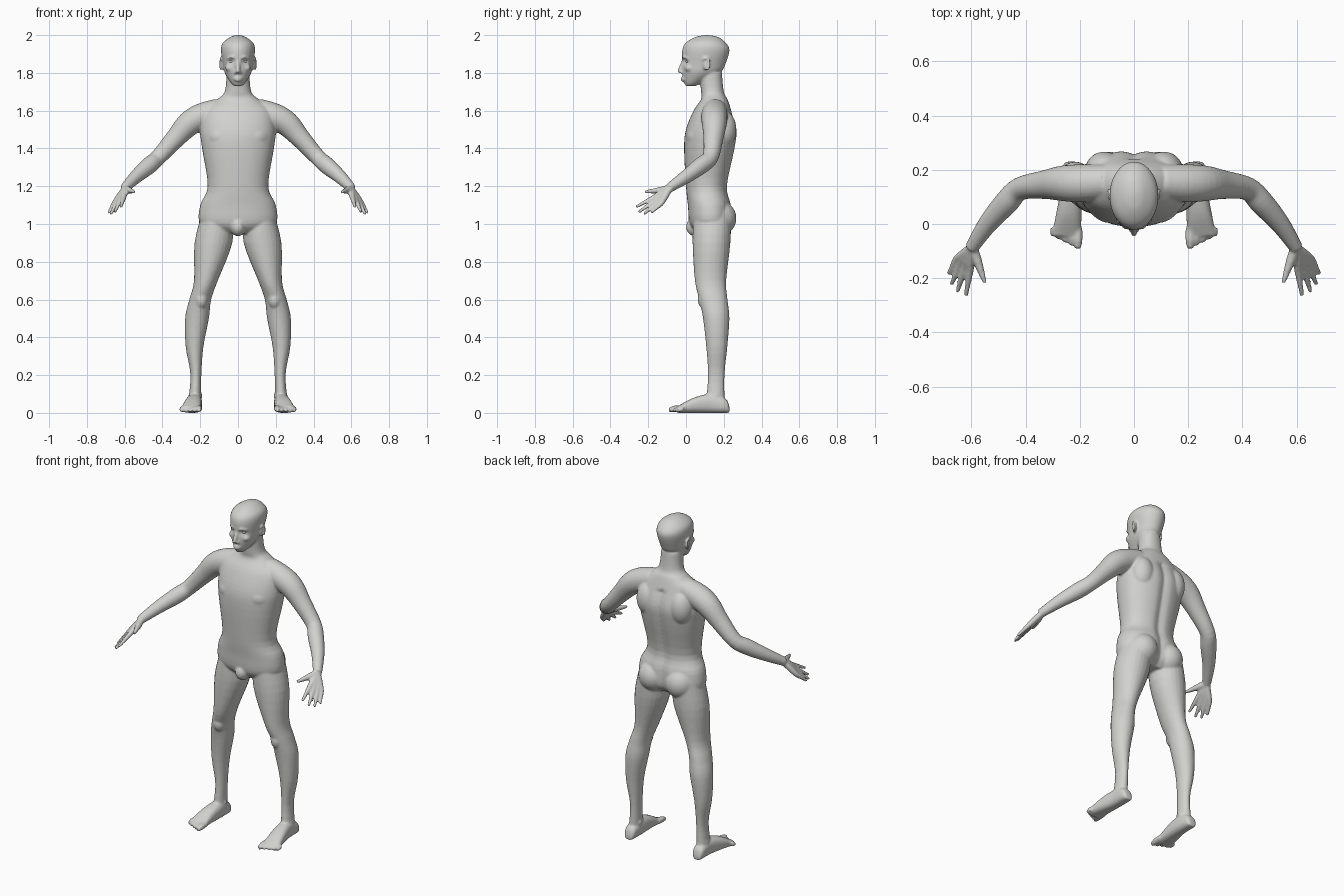
import bpy, bmesh, math
from mathutils import Vector, Matrix

default = bpy.data.objects.get("Cube")
if default:
    bpy.data.objects.remove(default, do_unlink=True)

tone = (.64, .64, .62, 1)
skin = bpy.data.materials.new("plain_grey")
skin.use_nodes = True
skin.diffuse_color = tone
for node in skin.node_tree.nodes:
    if node.type == 'BSDF_PRINCIPLED':
        node.inputs["Base Color"].default_value = tone

AXIS_X, AXIS_Y, AXIS_Z = Matrix.Identity(3)
LEVEL = (AXIS_X, AXIS_Y)
FACING = (AXIS_X, AXIS_Z)
SIDEWAYS = (AXIS_Y, AXIS_Z)
bm = bmesh.new()


def blend(before, start, end, after, t):
    """Catmull-Rom value between start and end."""
    bend = 2 * before - 5 * start + 4 * end - after
    twist = 3 * (start - end) + after - before
    return start + t / 2 * (end - before + t * (bend + t * twist))


def spline(rows, steps):
    """Smoothly resample rows of position and one or two radii."""
    padded = [rows[0], *rows, rows[-1]]
    smooth = []
    for before, start, end, after in zip(padded, padded[1:], padded[2:], padded[3:]):
        for step in range(steps):
            smooth.append([blend(*values, step / steps)
                           for values in zip(before, start, end, after)])
    return smooth + [rows[-1]]


def loft(rows, frame=None, flip=1, sides=24, power=1, steps=4, shape=None):
    """Skin elliptical rings along a path; frame fixes the plane of the rings."""
    path = spline(rows, steps)
    centres = [Vector((flip * row[0], row[1], row[2])) for row in path]
    last = len(path) - 1
    rings = []
    for index, (row, centre) in enumerate(zip(path, centres)):
        if frame:
            side, up = frame
        else:
            along = (centres[min(index + 1, last)] - centres[max(index - 1, 0)]).normalized()
            side = along.cross(AXIS_Z).normalized()
            up = side.cross(along)
        ring = []
        for corner in range(sides):
            angle = math.tau * corner / sides
            across, rise = [math.copysign(abs(wave) ** power, wave)
                            for wave in (math.cos(angle), math.sin(angle))]
            point = centre + side * across * row[3] + up * rise * row[-1]
            if shape:
                shape(point)
            ring.append(bm.verts.new(point))
        rings.append(ring)
    for lower, upper in zip(rings, rings[1:]):
        for corner in range(sides):
            # A negative index closes the ring
            bm.faces.new((lower[corner - 1], lower[corner], upper[corner], upper[corner - 1]))
    bm.faces.new(rings[0][::-1])
    bm.faces.new(rings[-1])


def blob(centre, size, flip=1):
    place = Matrix.Translation((centre[0] * flip, *centre[1:])) @ Matrix.Diagonal((*size, 1))
    bmesh.ops.create_uvsphere(bm, u_segments=24, v_segments=16, radius=1, matrix=place)


def upright(profile):
    """Rows of height, front, back and half width become centred rings."""
    return [(0, (front + back) / 2, height, width, (back - front) / 2)
            for height, front, back, width in profile]


def spine_groove(point):
    if point.y > .15 and point.z < 1.6:
        point.y -= .014 * math.exp(-(point.x / .025) ** 2)


def eye_sockets(point):
    if point.y < .06:
        distance = math.hypot(abs(point.x) - .034, point.z - 1.86)
        point.y += .014 * math.exp(-(distance / .015) ** 2)


def finish(name):
    """Turn the gathered pieces into one smooth object."""
    bmesh.ops.recalc_face_normals(bm, faces=bm.faces[:])
    for face in bm.faces:
        face.smooth = True
    mesh = bpy.data.meshes.new(name)
    bm.to_mesh(mesh)
    bm.clear()
    mesh.materials.append(skin)
    made = bpy.data.objects.new(name, mesh)
    bpy.context.collection.objects.link(made)
    return made


# Torso and neck
loft(upright([
    (.95, .06, .2, .1), (1, .02, .24, .2), (1.1, .01, .24, .2),
    (1.2, 0, .22, .16), (1.4, -.01, .26, .19), (1.5, 0, .27, .2),
    (1.6, .04, .24, .18), (1.66, .08, .22, .11), (1.7, .08, .2, .07), (1.8, .07, .19, .06),
]), LEVEL, sides=64, power=.9, shape=spine_groove)

# Head
loft(upright([
    (1.73, 0, .05, .02), (1.75, -.01, .09, .04), (1.8, -.02, .18, .07),
    (1.85, -.02, .21, .08), (1.92, -.02, .23, .09), (1.96, 0, .21, .08),
    (1.99, .05, .17, .04), (2, .1, .12, .01),
]), LEVEL, sides=64, steps=8, shape=eye_sockets)

# Nose, lips and groin
loft([(0, -.01, 1.87, .01), (0, -.034, 1.81, .012), (0, -.025, 1.8, .01)], LEVEL)
for height in (1.76, 1.773):
    loft([(-.026, -.01, 1.767, .002), (0, -.021, height, .007), (.026, -.01, 1.767, .002)], SIDEWAYS)
blob((0, .05, .985), (.04, .05, .05))

ARM = [(.1, .155, 1.6, .065), (.19, .15, 1.57, .07), (.26, .15, 1.53, .066), (.33, .145, 1.455, .053),
       (.42, .13, 1.355, .043), (.47, .08, 1.31, .045), (.54, 0, 1.25, .036), (.6, -.09, 1.19, .025)]
LEG = [(.11, .14, 1.06, .08, .1), (.13, .135, .9, .1, .1), (.17, .13, .7, .063, .083),
       (.2, .145, .6, .058, .075), (.217, .16, .5, .063, .07), (.23, .163, .35, .047, .056),
       (.223, .16, .2, .029, .044), (.23, .155, .05, .035, .05)]
# Centre, depth position, half width and height along the foot
FOOT = [(.23, .23, .02, .03), (.23, .21, .034, .075), (.23, .13, .04, .1),
        (.24, .04, .047, .08), (.25, -.045, .054, .035)]
WRIST = Vector((.597, -.085, 1.19))
KNUCKLES = Vector((.605, -.172, 1.14)), Vector((.655, -.13, 1.11))
TIPS = Vector((.62, -.265, 1.09)), Vector((.685, -.185, 1.06))
LONGER = Vector((.012, -.014, -.02))

for side in (1, -1):
    # Limbs
    loft(ARM, flip=side)
    loft(LEG, LEVEL, side)
    loft([(x, y, tall / 2, wide, tall / 2) for x, y, wide, tall in FOOT], FACING, side, power=.8)

    # Toes, from the big one outward
    for toe in range(5):
        x, tip = .207 + .023 * toe, .011 * toe - .09
        r = .013 if toe else .017
        loft([(x, -.015, .025, r), (x, tip + .03, .022, r), (x, tip, r, r * .7)], FACING, side)

    # Palm and fingers
    for finger in range(4):
        share = finger / 3
        knuckle = KNUCKLES[0].lerp(KNUCKLES[1], share)
        tip = TIPS[0].lerp(TIPS[1], share) + LONGER * math.sin(math.pi * share)
        stations = ((WRIST, .017), (WRIST.lerp(knuckle, .6), .017), (knuckle, .014),
                    (knuckle.lerp(tip, .5), .011), (tip, .008))
        loft([(*place, r) for place, r in stations], flip=side, sides=16)
    loft([(*WRIST, .018), (.58, -.13, 1.18, .018), (.55, -.217, 1.17, .008)], flip=side)

    # Buttock, chest muscle, shoulder blade, kneecap and ankle bone
    blob((.09, .17, 1.03), (.09, .097, .095), side)
    blob((.085, .09, 1.46), (.09, .087, .075), side)
    blob((.11, .2, 1.5), (.07, .067, .1), side)
    blob((.195, .1, .6), (.036, .038, .05), side)
    blob((.225, .16, .09), (.038, .025, .025), side)

    # Brow, cheek and nostril
    loft([(.012, -.016, 1.878, .006), (.035, -.013, 1.884, .006), (.06, .012, 1.876, .006)], SIDEWAYS, side)
    blob((.045, .02, 1.825), (.022, .027, .02), side)
    blob((.012, -.02, 1.802), (.008, .011, .008), side)

    # Ear with a raised rim
    blob((.083, .105, 1.845), (.009, .016, .03), side)
    turns = [math.radians(30 * turn - 100) for turn in range(9)]
    loft([(.093, .106 + .018 * math.cos(turn), 1.847 + .034 * math.sin(turn), .006)
          for turn in turns], LEVEL, side)

# Fuse all pieces into one skin
body = finish("body")
fuse = body.modifiers.new("fuse", 'REMESH')
fuse.mode = 'VOXEL'
fuse.voxel_size = .006
fuse.use_smooth_shade = True
soften = body.modifiers.new("soften", 'SMOOTH')
soften.factor = .5
soften.iterations = 5

# Eyes
for side, name in ((1, "left_eye"), (-1, "right_eye")):
    blob((.034, .011, 1.861), (.015, .013, .009), side)
    finish(name)
bm.free()
